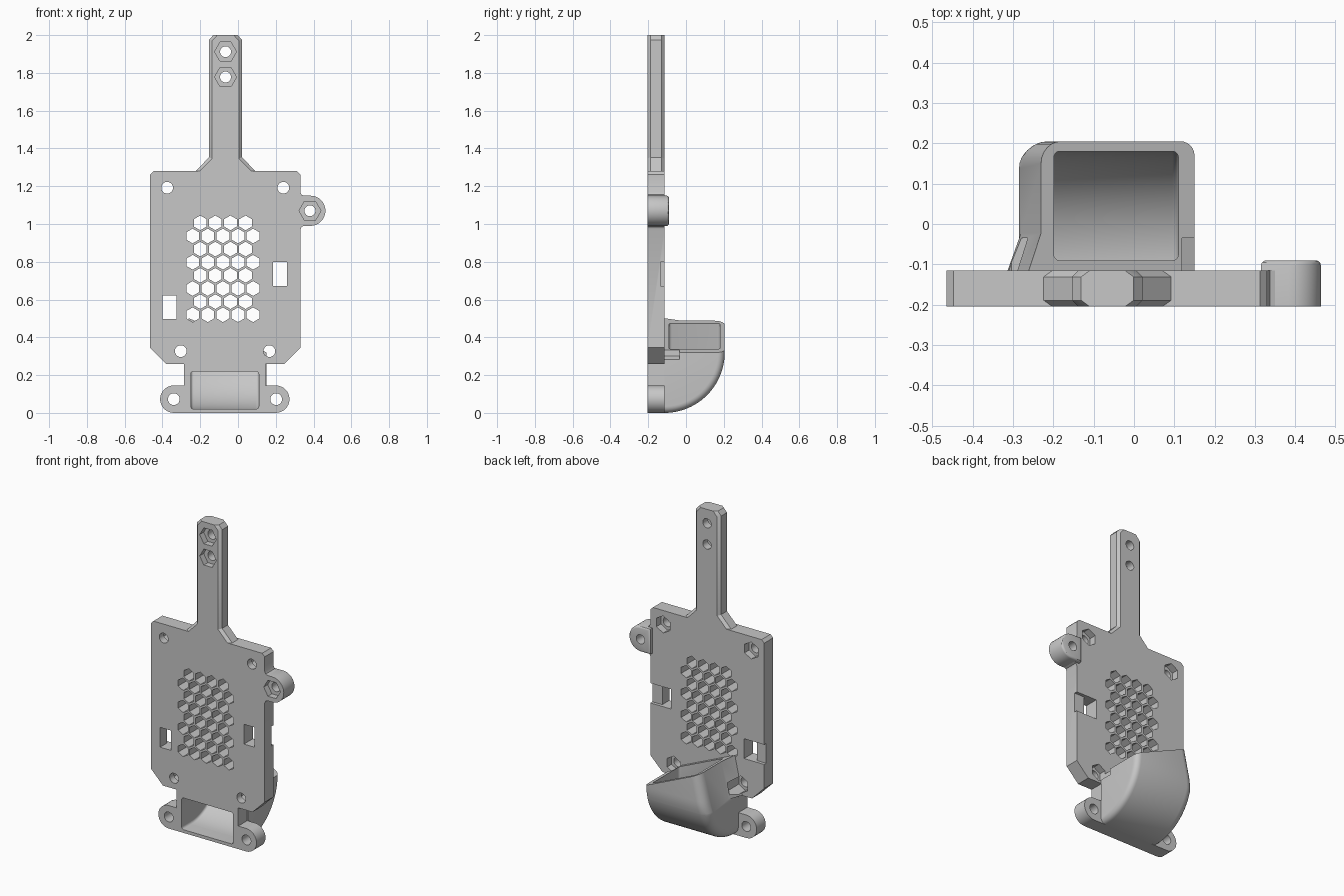
import bpy, bmesh, math

if "Cube" in bpy.data.objects:
    bpy.data.objects.remove(bpy.data.objects["Cube"])

grey = bpy.data.materials.new("light grey")
grey.use_nodes = True
grey.diffuse_color = (0.57, 0.57, 0.57, 1)
grey.node_tree.nodes["Principled BSDF"].inputs["Base Color"].default_value = grey.diffuse_color

FRONT, BACK = -0.205, -0.115
PLACE = {"X": lambda a, b, d: (d, a, b),
         "Y": lambda a, b, d: (a, d, b),
         "Z": lambda a, b, d: (a, b, d)}


def arc(cx, cy, r, start, end, n=16):
    angles = [math.radians(start + (end - start) * i / n) for i in range(n + 1)]
    return [(cx + r * math.cos(t), cy + r * math.sin(t)) for t in angles]


def disc(cx, cy, r, n=32, turn=0):
    return arc(cx, cy, r, turn, turn + 360, n)[:-1]


def rect(x0, x1, y0, y1):
    return [(x0, y0), (x1, y0), (x1, y1), (x0, y1)]


def prism(bm, outline, axis, lo, hi):
    """Extrude an outline along an axis into bm."""
    a, b = [[bm.verts.new(PLACE[axis](*p, d)) for p in outline] for d in (lo, hi)]
    n = len(outline)
    bm.faces.new(a)
    bm.faces.new(b[::-1])
    for i in range(n):
        j = (i + 1) % n
        bm.faces.new((a[i], b[i], b[j], a[j]))


def bevel(bm, rule, width, segments):
    """Bevel the edges whose two end points satisfy the rule."""
    bmesh.ops.recalc_face_normals(bm, faces=bm.faces)
    edges = [e for e in bm.edges if rule(e.verts[0].co, e.verts[1].co)]
    bmesh.ops.bevel(bm, geom=edges, offset=width, segments=segments, profile=0.5,
                    affect='EDGES', clamp_overlap=False)


def lean_in(bm):
    """Lean the right wall of the duct inwards above its lower bend."""
    bend = 0.24
    bmesh.ops.bisect_plane(bm, geom=bm.verts[:] + bm.edges[:] + bm.faces[:],
                           plane_co=(0, 0, bend), plane_no=(0, 0, 1))
    for v in bm.verts:
        if v.co.x < -0.15 and v.co.z > bend:
            v.co.x += 0.22 * (v.co.z - bend)


def finish(bm, name):
    bmesh.ops.recalc_face_normals(bm, faces=bm.faces)
    mesh = bpy.data.meshes.new(name)
    bm.to_mesh(mesh)
    bm.free()
    mesh.materials.append(grey)
    ob = bpy.data.objects.new(name, mesh)
    bpy.context.collection.objects.link(ob)
    return ob


def solid(name, *prisms):
    bm = bmesh.new()
    for p in prisms:
        prism(bm, *p)
    return finish(bm, name)


def combine(target, other, operation='DIFFERENCE'):
    mod = target.modifiers.new("cut", 'BOOLEAN')
    mod.operation, mod.object, mod.solver = operation, other, 'EXACT'
    bpy.context.view_layer.objects.active = target
    bpy.ops.object.modifier_apply(modifier=mod.name)


# Plate with the lower neck, two rounded mounting ears and the side ear root
outline = (arc(0.2, 0.0725, 0.0725, -90, 90)
           + [(0.145, 0.145), (0.145, 0.26), (0.245, 0.26), (0.33, 0.345),
              (0.33, 0.97), (0.337, 0.985), (0.355, 0.992), (0.355, 1.148),
              (0.337, 1.155), (0.33, 1.17), (0.33, 1.262), (0.312, 1.28),
              (-0.447, 1.28), (-0.465, 1.262), (-0.465, 0.345), (-0.38, 0.26),
              (-0.285, 0.26), (-0.285, 0.145)]
           + arc(-0.34, 0.0725, 0.0725, 90, 270))
plate = solid("mounting_plate", (outline, "Y", FRONT, BACK))

# Handle with flared root and chamfered long edges
bm = bmesh.new()
mid = -0.066
half = [(0.158, 1.28), (0.0875, 1.353), (0.0875, 1.975), (0.065, 2.0)]
prism(bm, [(mid + x, z) for x, z in half] + [(mid - x, z) for x, z in half[::-1]],
      "Y", FRONT, BACK)
bevel(bm, lambda a, b: abs(a.y - b.y) < 0.001 and abs(a.z - b.z) > 0.001, 0.016, 1)
handle = finish(bm, "handle")

# Thicker side ear with softened back rim
bm = bmesh.new()
prism(bm, [(0.315, 0.99)] + arc(0.383, 1.07, 0.08, -90, 90) + [(0.315, 1.15)],
      "Y", FRONT, -0.09)
bevel(bm, lambda a, b: min(a.y, b.y) > -0.1, 0.012, 3)
side_ear = finish(bm, "side_ear")

# Curved air duct: quarter-round body with rounded side edges
LEFT, RIGHT = 0.15, -0.285
bm = bmesh.new()
prism(bm, arc(BACK, 0.32, 0.32, -90, 0, 24) + [(0.205, 0.65), (BACK, 0.65)], "X", RIGHT, LEFT)
for side, radius in ((RIGHT, 0.055), (LEFT, 0.035)):
    bevel(bm, lambda a, b: abs(a.x - side) < 0.001 and abs(b.x - side) < 0.001
          and max(a.y, b.y) > BACK + 0.001 and min(a.z, b.z) < 0.6, radius, 6)
lean_in(bm)
duct = finish(bm, "air_duct")

# Boss that widens the duct around the lower nut pocket
bm = bmesh.new()
prism(bm, [(-0.318, BACK), (-0.25, BACK), (-0.25, -0.02), (-0.284, -0.02)], "Z", 0.262, 0.64)
lean_in(bm)
boss = finish(bm, "duct_boss")
combine(duct, boss, 'UNION')

# Duct passage with rounded corners, leaning with the wall
bm = bmesh.new()
prism(bm, [(-0.3, 0.02)] + arc(BACK, 0.315, 0.295, -90, 0, 24)
      + [(0.18, 0.8), (-0.09, 0.8)] + arc(-0.13, 0.26, 0.04, 0, -90, 8) + [(-0.3, 0.22)],
      "X", -0.25, 0.11)
bevel(bm, lambda a, b: (a.x < 0) == (b.x < 0) and min(a.z, b.z) < 0.7
      and max(a.y, b.y) > -0.29, 0.015, 4)
lean_in(bm)
passage = finish(bm, "passage_cutter")


# Slanted cut that forms the duct mouth, dropping towards the left side
def rim(x):
    return 0.49 - 0.44 * (x + 0.235)


mouth = solid("mouth_cutter", ([(-0.5, rim(-0.5)), (0.4, rim(0.4)), (0.4, 1), (-0.5, 1)],
                               "Y", -0.2, 0.4))

# Through holes: corner screws, ears, slots and the honeycomb vent
corners = [(-0.375, 1.192), (0.24, 1.192), (-0.303, 0.327), (0.166, 0.327)]
slots = [(-0.4, -0.325, 0.497, 0.622), (0.185, 0.26, 0.673, 0.798)]
shapes = [disc(x, z, 0.031) for x, z in corners + [(-0.34, 0.0725), (0.202, 0.0725)]]
shapes += [rect(*s) for s in slots]
for row in range(8):
    count = 4 + row % 2
    for col in range(count):
        shapes.append(disc(-0.08 + 0.08 * (col - (count - 1) / 2), 1.006 - 0.0695 * row,
                           0.039, 6, 30))
holes = solid("hole_cutter", *[(s, "Y", -0.3, BACK + 0.0005) for s in shapes])

# Hexagonal nut pockets and the shallow slot grooves at the back
pockets = solid("pocket_cutter",
                *[(disc(x, z, 0.054, 6, 30), "Y", -0.16, -0.035) for x, z in corners],
                (rect(-0.5, *slots[0][1:]), "Y", -0.135, -0.1),
                (rect(slots[1][0], 0.4, *slots[1][2:]), "Y", -0.135, -0.1))

# Front nut pockets and holes of the handle and the side ear
bolts = [(mid, 1.912), (mid, 1.778), (0.381, 1.07)]
bolt_holes = solid("bolt_hole_cutter", *[(disc(x, z, 0.029), "Y", -0.3, 0) for x, z in bolts])
bolt_pockets = solid("bolt_pocket_cutter",
                     *[(disc(x, z, 0.058, 6), "Y", -0.3, -0.165) for x, z in bolts])

for target, cutters in ((plate, (holes, pockets, passage, bolt_holes, bolt_pockets)),
                        (handle, (bolt_holes, bolt_pockets)),
                        (side_ear, (bolt_holes, bolt_pockets)),
                        (duct, (mouth, passage, pockets))):
    for cutter in cutters:
        combine(target, cutter)

for helper in (boss, passage, mouth, holes, pockets, bolt_holes, bolt_pockets):
    bpy.data.objects.remove(helper)

# Smooth the curved walls and keep the crisp edges
for ob in (plate, handle, side_ear, duct):
    bpy.ops.object.select_all(action='DESELECT')
    ob.select_set(True)
    bpy.context.view_layer.objects.active = ob
    bpy.ops.object.shade_smooth_by_angle(angle=math.radians(30))
